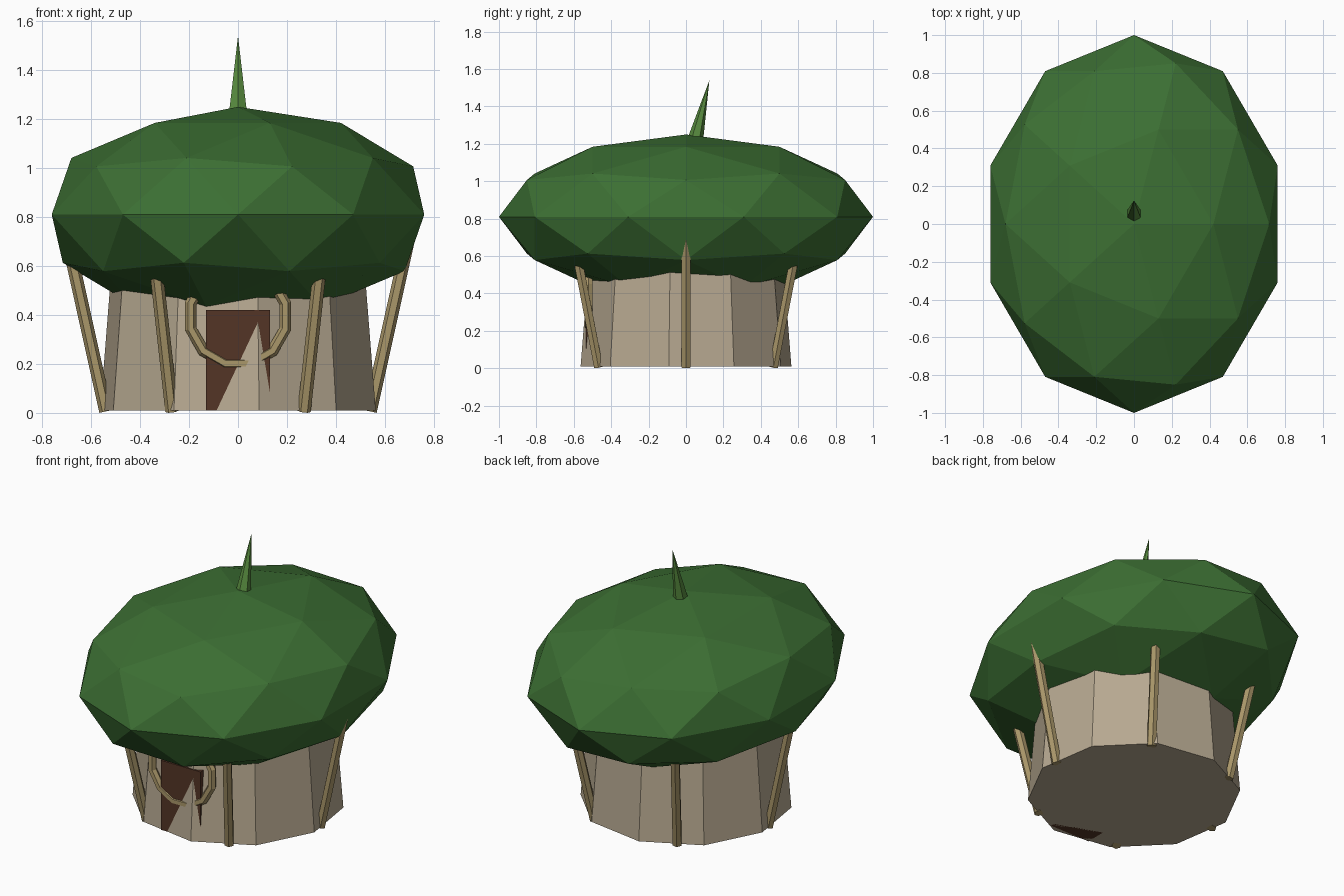
import bpy
from math import radians, sin, cos, pi
from mathutils import Vector, Matrix

if "Cube" in bpy.data.objects:
    bpy.data.objects.remove(bpy.data.objects["Cube"], do_unlink=True)


def material(name, rgb):
    """Flat material from an sRGB triple."""
    lin = [((c / 255 + 0.055) / 1.055) ** 2.4 for c in rgb] + [1.0]
    mat = bpy.data.materials.new(name)
    mat.use_nodes = True
    mat.diffuse_color = lin
    mat.node_tree.nodes["Principled BSDF"].inputs["Base Color"].default_value = lin
    return mat


leaf_green = material("leaf_green", (60, 111, 51))
stem_green = material("stem_green", (87, 138, 62))
wall_beige = material("wall_beige", (183, 169, 145))
post_tan = material("post_tan", (170, 151, 106))
door_brown = material("door_brown", (84, 53, 38))


def finish(name, mat):
    obj = bpy.context.object
    obj.name = name
    obj.data.materials.append(mat)
    return obj


def rod(name, start, end, r1, r2, sides, mat):
    """Tapered prism between two points."""
    a, b = Vector(start), Vector(end)
    bpy.ops.mesh.primitive_cone_add(vertices=sides, radius1=r1, radius2=r2, depth=(b - a).length)
    obj = finish(name, mat)
    turn = (b - a).to_track_quat('Z', 'Y').to_matrix().to_4x4()
    obj.data.transform(Matrix.Translation((a + b) / 2) @ turn)
    return obj


# Leafy roof: flattened faceted ball
bpy.ops.mesh.primitive_ico_sphere_add(subdivisions=2, radius=1)
canopy = finish("canopy", leaf_green)
canopy.data.transform(Matrix.Translation((0, 0, 0.81)) @ Matrix.Diagonal((0.8, 1, 0.44, 1)))

# Stem on top, leaning back
rod("stem", (0, 0.045, 1.2), (0, 0.125, 1.54), 0.045, 0, 6, stem_green)

# Ten-sided wall, narrowing upwards
bpy.ops.mesh.primitive_cone_add(vertices=10, radius1=0.57, radius2=0.515, depth=0.69)
wall = finish("wall", wall_beige)
wall.data.transform(Matrix.Translation((0, 0, 0.355)) @ Matrix.Rotation(radians(8.7 + 18 - 18), 4, 'Z'))

# Door slab, partly sunk in the wall
bpy.ops.mesh.primitive_cube_add(size=1)
door = finish("door", door_brown)
door.data.transform(Matrix.Translation((0, -0.435, 0.215)) @ Matrix.Diagonal((0.26, 0.2, 0.41, 1)))

# Hoop around the door
bpy.ops.mesh.primitive_torus_add(major_segments=12, minor_segments=6,
                                 major_radius=0.2, minor_radius=0.024)
hoop = finish("door_hoop", post_tan)
hoop.data.transform(Matrix.Translation((0, -0.52, 0.395)) @ Matrix.Rotation(pi / 2, 4, 'X')
                    @ Matrix.Rotation(radians(15), 4, 'Z'))

# Six posts leaning outwards
for i in range(6):
    c, s = cos(i * pi / 3), sin(i * pi / 3)
    rod(f"post_{i + 1}", (0.54 * c, 0.54 * s, 0.006), (0.705 * c, 0.705 * s, 0.75),
        0.027, 0.027, 6, post_tan)
